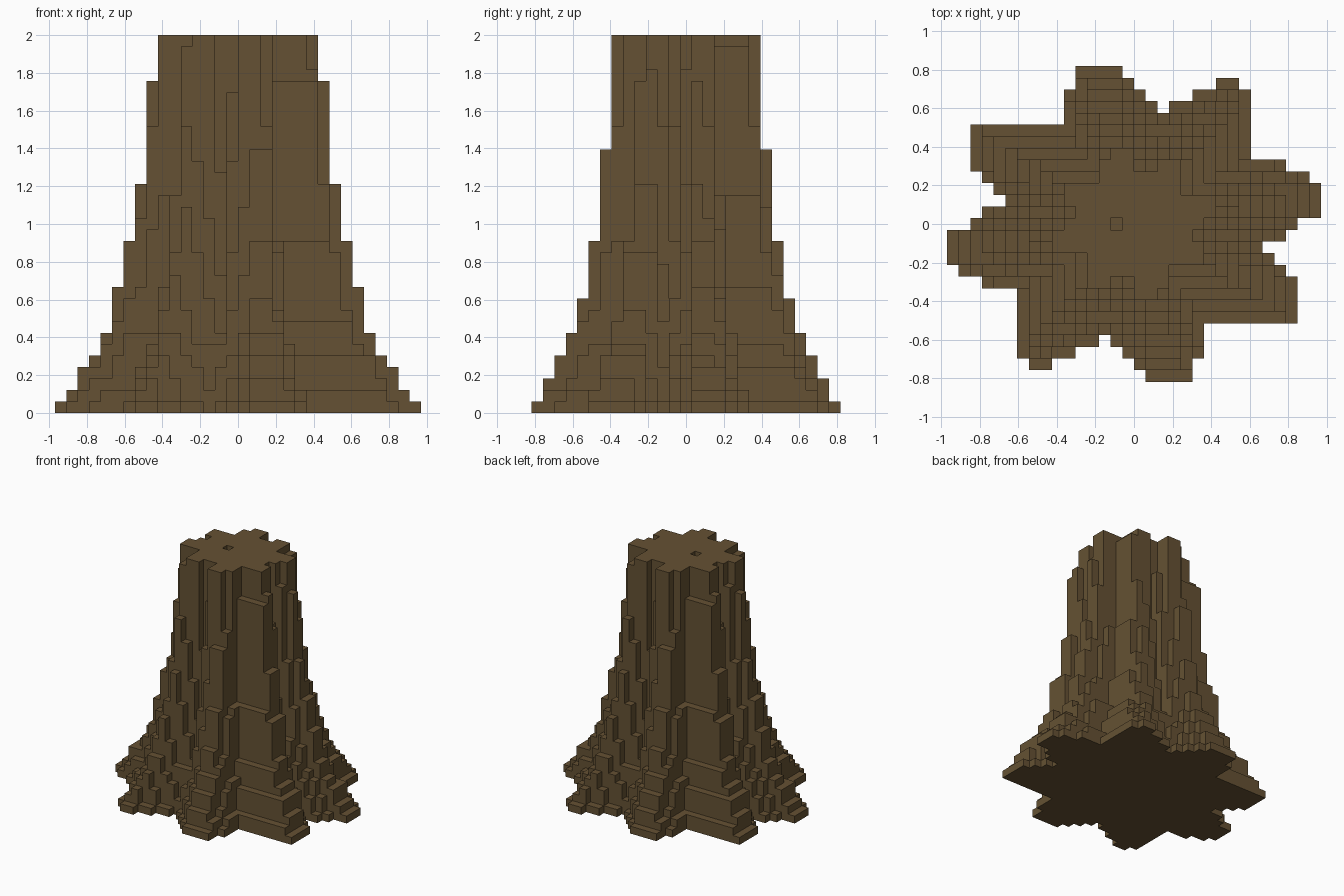
import bpy, bmesh, math

cube = bpy.data.objects.get("Cube")
if cube:
    bpy.data.objects.remove(cube, do_unlink=True)

LAYERS = 33
V = 2 / LAYERS  # voxel size

# Root footprint: x spans in voxels for each row from the middle row outward
SPANS = [[(-14, 14)], [(-13, 16)], [(-11, 16)], [(-12, 16)], [(-13, 15)],
         [(-14, 13)], [(-14, 10)], [(-14, 10)], [(-14, 10)], [(-6, 10)],
         [(-6, 2), (3, 10)], [(-6, 1), (5, 10)], [(-5, 0), (7, 9)], [(-5, -1)]]

# Taper: layer number and footprint scale
TAPER = [(1, 1), (3, .9), (5, .83), (6, .775), (8, .715), (11, .66), (14, .61),
         (15, .594), (21, .529), (24, .518), (29, .472), (33, .45)]


def scale_at(layer):
    for (a, sa), (b, sb) in zip(TAPER, TAPER[1:]):
        if layer <= b:
            return sa + (sb - sa) * (layer - a) / (b - a)


def in_footprint(x, y):
    # The lower half is the upper half turned by half a circle
    if y < 0:
        x, y = -x, -y
    row = math.floor(y + 0.5)
    return row < len(SPANS) and any(a < x < b for a, b in SPANS[row])


# Fill the voxels layer by layer, each resting on the one below
filled = set()
for k in range(LAYERS):
    s = scale_at(k + 1)
    for i in range(-16, 16):
        for j in range(-13, 14):
            supported = k == 0 or (i, j, k - 1) in filled
            if supported and in_footprint((i + 0.5) / s, j / s):
                filled.add((i, j, k))
filled.discard((-2, 0, LAYERS - 1))  # small pit in the cut top

# Skin the outside of the voxels with welded square faces
bm = bmesh.new()
corners = {}


def corner(c):
    if c not in corners:
        corners[c] = bm.verts.new((c[0] * V, (c[1] - 0.5) * V, c[2] * V))
    return corners[c]


for cell in sorted(filled):
    for axis in range(3):
        u, w = (axis + 1) % 3, (axis + 2) % 3
        for side in (0, 1):
            neighbour = list(cell)
            neighbour[axis] += 2 * side - 1
            if tuple(neighbour) in filled:
                continue
            ring = []
            for du, dw in ((0, 0), (1, 0), (1, 1), (0, 1)):
                c = list(cell)
                c[axis] += side
                c[u] += du
                c[w] += dw
                ring.append(corner(tuple(c)))
            bm.faces.new(ring if side else ring[::-1])

mesh = bpy.data.meshes.new("tree_trunk")
bm.to_mesh(mesh)
bm.free()
trunk = bpy.data.objects.new("tree_trunk", mesh)
bpy.context.collection.objects.link(trunk)

# Bark colour
bark = bpy.data.materials.new("bark_brown")
bark.use_nodes = True
color = (0.130, 0.083, 0.033, 1)
bark.diffuse_color = color
bark.node_tree.nodes["Principled BSDF"].inputs["Base Color"].default_value = color
mesh.materials.append(bark)
